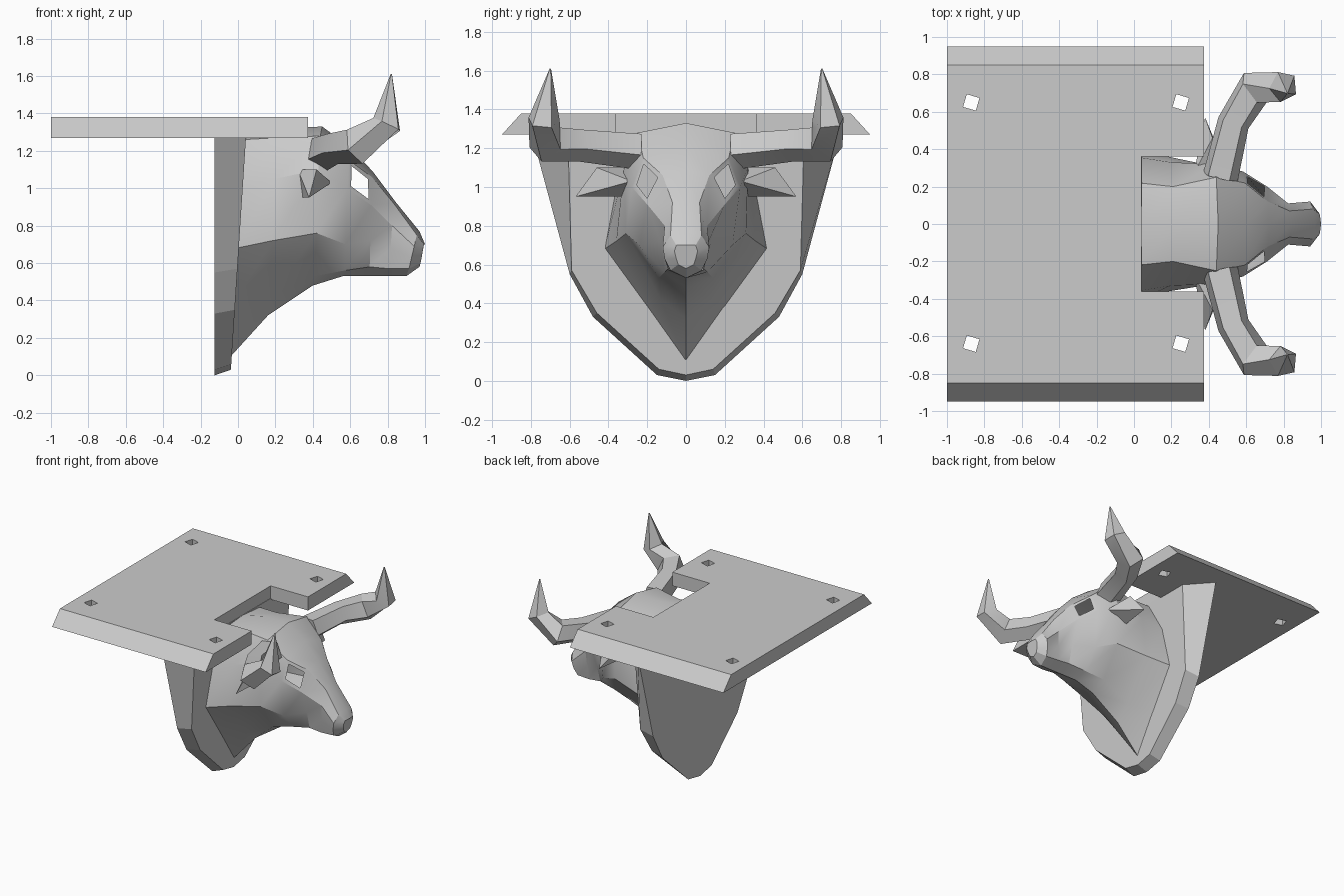
import bpy, bmesh, math
from mathutils import Vector

cube = bpy.data.objects.get("Cube")
if cube:
    bpy.data.objects.remove(cube, do_unlink=True)

grey = bpy.data.materials.new("plain grey")
grey.use_nodes = True
COLOUR = (0.6, 0.6, 0.6, 1)
grey.diffuse_color = COLOUR
grey.node_tree.nodes["Principled BSDF"].inputs["Base Color"].default_value = COLOUR


def finish(bm, name, smooth=None):
    """Turn a bmesh into a grey object, optionally smoothed by angle."""
    bmesh.ops.recalc_face_normals(bm, faces=bm.faces)
    mesh = bpy.data.meshes.new(name)
    bm.to_mesh(mesh)
    bm.free()
    mesh.materials.append(grey)
    obj = bpy.data.objects.new(name, mesh)
    bpy.context.collection.objects.link(obj)
    if smooth:
        bpy.ops.object.select_all(action='DESELECT')
        obj.select_set(True)
        bpy.context.view_layer.objects.active = obj
        bpy.ops.object.shade_smooth_by_angle(angle=math.radians(smooth))
    return obj


def loft(bm, rings):
    """Skin closed rings of points; returns side faces by (ring, segment)."""
    loops = [[bm.verts.new(p) for p in ring] for ring in rings]
    faces = {}
    for r, (a, b) in enumerate(zip(loops, loops[1:])):
        n = len(a)
        for i in range(n):
            j = (i + 1) % n
            faces[r, i] = bm.faces.new((a[i], a[j], b[j], b[i]))
    bm.faces.new(loops[0])
    bm.faces.new(loops[-1])
    return faces


def mirrored_ring(x_top, x_bottom, half):
    """Symmetric ring from a half outline listed from top to bottom."""
    last = len(half) - 1
    pts = [Vector((x_top + (x_bottom - x_top) * i / last, y, z))
           for i, (y, z) in enumerate(half)]
    return pts + [Vector((p.x, -p.y, p.z)) for p in reversed(pts) if p.y > 0]


def prism(bm, x0, x1, y, z0, z1, y_top=None):
    t = y if y_top is None else y_top
    loft(bm, [[(x, -y, z0), (x, y, z0), (x, t, z1), (x, -t, z1)] for x in (x0, x1)])


# Shelf plate with sloping sides, a notch for the head and four screw holes
bm = bmesh.new()
prism(bm, -1, 0.375, 0.95, 1.27, 1.38, 0.85)
plate = finish(bm, "shelf_plate")

bm = bmesh.new()
prism(bm, 0.04, 0.6, 0.36, 1, 1.6)
for x in (-0.87, 0.25):
    for y in (-0.64, 0.65):
        loft(bm, [[(x + 0.05 * math.cos(a * math.pi / 2 + 0.5),
                    y + 0.05 * math.sin(a * math.pi / 2 + 0.5), z)
                   for a in range(4)] for z in (1, 1.6)])
cutter = finish(bm, "plate_cutter")
cutter.hide_render = True
cut = plate.modifiers.new("notch_and_holes", 'BOOLEAN')
cut.operation = 'DIFFERENCE'
cut.solver = 'EXACT'
cut.object = cutter
bpy.ops.object.select_all(action='DESELECT')
plate.select_set(True)
bpy.context.view_layer.objects.active = plate
bpy.ops.object.modifier_apply(modifier=cut.name)
bpy.data.objects.remove(cutter, do_unlink=True)

# Shield: wide flat back, narrower front leaning forward at the top
back = [(0.8, 1.29), (0.6, 0.55), (0.48, 0.33), (0.15, 0.03), (0, 0)]
front = [(0.61, 1.28), (0.59, 0.57), (0.46, 0.35), (0.14, 0.06), (0, 0.03)]
rings = []
for half, lean in ((back, 0), (front, 1)):
    ring = mirrored_ring(0, 0, half)
    for p in ring:
        p.x = -0.04 + 0.065 * p.z if lean else -0.125
    rings.append(ring)
bm = bmesh.new()
loft(bm, rings)
finish(bm, "shield")

# Neck and head: cross-sections from the shield to the nose
sections = [
    (0.04, -0.04, [(0, 1.28), (0.22, 1.26), (0.36, 1.0), (0.42, 0.68), (0.2, 0.38), (0, 0.1)]),
    (0.22, 0.16, [(0, 1.32), (0.2, 1.27), (0.33, 1.05), (0.36, 0.72), (0.13, 0.42), (0, 0.32)]),
    (0.45, 0.4, [(0, 1.33), (0.25, 1.28), (0.32, 1.1), (0.31, 0.76), (0.14, 0.53), (0, 0.48)]),
    (0.6, 0.56, [(0, 1.22), (0.22, 1.15), (0.28, 1.0), (0.24, 0.7), (0.11, 0.56), (0, 0.53)]),
    (0.72, 0.7, [(0, 1.09), (0.12, 1.06), (0.2, 0.91), (0.13, 0.72), (0.09, 0.58), (0, 0.53)]),
    (0.84, 0.8, [(0, 0.93), (0.07, 0.92), (0.11, 0.8), (0.1, 0.68), (0.09, 0.57), (0, 0.53)]),
    (0.97, 0.9, [(0, 0.77), (0.08, 0.75), (0.12, 0.69), (0.11, 0.63), (0.08, 0.57), (0, 0.53)]),
    (1.0, 0.97, [(0, 0.7), (0.05, 0.7), (0.06, 0.67), (0.05, 0.63), (0.04, 0.6), (0, 0.58)]),
]
bm = bmesh.new()
faces = loft(bm, [mirrored_ring(*s) for s in sections])
bmesh.ops.recalc_face_normals(bm, faces=bm.faces)
# Open eye sockets
eyes = [faces[3, 1], faces[3, 8]]
bmesh.ops.inset_individual(bm, faces=eyes, thickness=0.035)
bmesh.ops.delete(bm, geom=eyes, context='FACES')
finish(bm, "head_and_neck", 28)

# Horns and ears on both sides
horn_path = [((0.46, 0.25, 1.19), 0.1), ((0.53, 0.54, 1.22), 0.09),
             ((0.64, 0.72, 1.23), 0.105), ((0.8, 0.735, 1.34), 0.085),
             ((0.82, 0.7, 1.61), 0.004)]
ear_points = [(0.32, 0.27, 1.1), (0.42, 0.46, 1.1), (0.38, 0.57, 0.95),
              (0.5, 0.28, 1.03), (0.34, 0.29, 0.95)]
SIDES = 5
for side, label in ((-1, "front"), (1, "back")):
    rings = []
    centres = [Vector(c) for c, r in horn_path]
    for i, (c, r) in enumerate(horn_path):
        along = centres[min(i + 1, len(centres) - 1)] - centres[max(i - 1, 0)]
        u = along.cross(Vector((1, -1, 0))).normalized()
        v = along.cross(u).normalized()
        ring = []
        for k in range(SIDES):
            a = math.tau * k / SIDES
            p = centres[i] + r * (u * math.cos(a) + v * math.sin(a))
            ring.append((p.x, side * p.y, p.z))
        rings.append(ring)
    bm = bmesh.new()
    loft(bm, rings)
    finish(bm, label + "_horn", 20)

    bm = bmesh.new()
    for x, y, z in ear_points:
        bm.verts.new((x, side * y, z))
    bmesh.ops.convex_hull(bm, input=bm.verts)
    finish(bm, label + "_ear")
